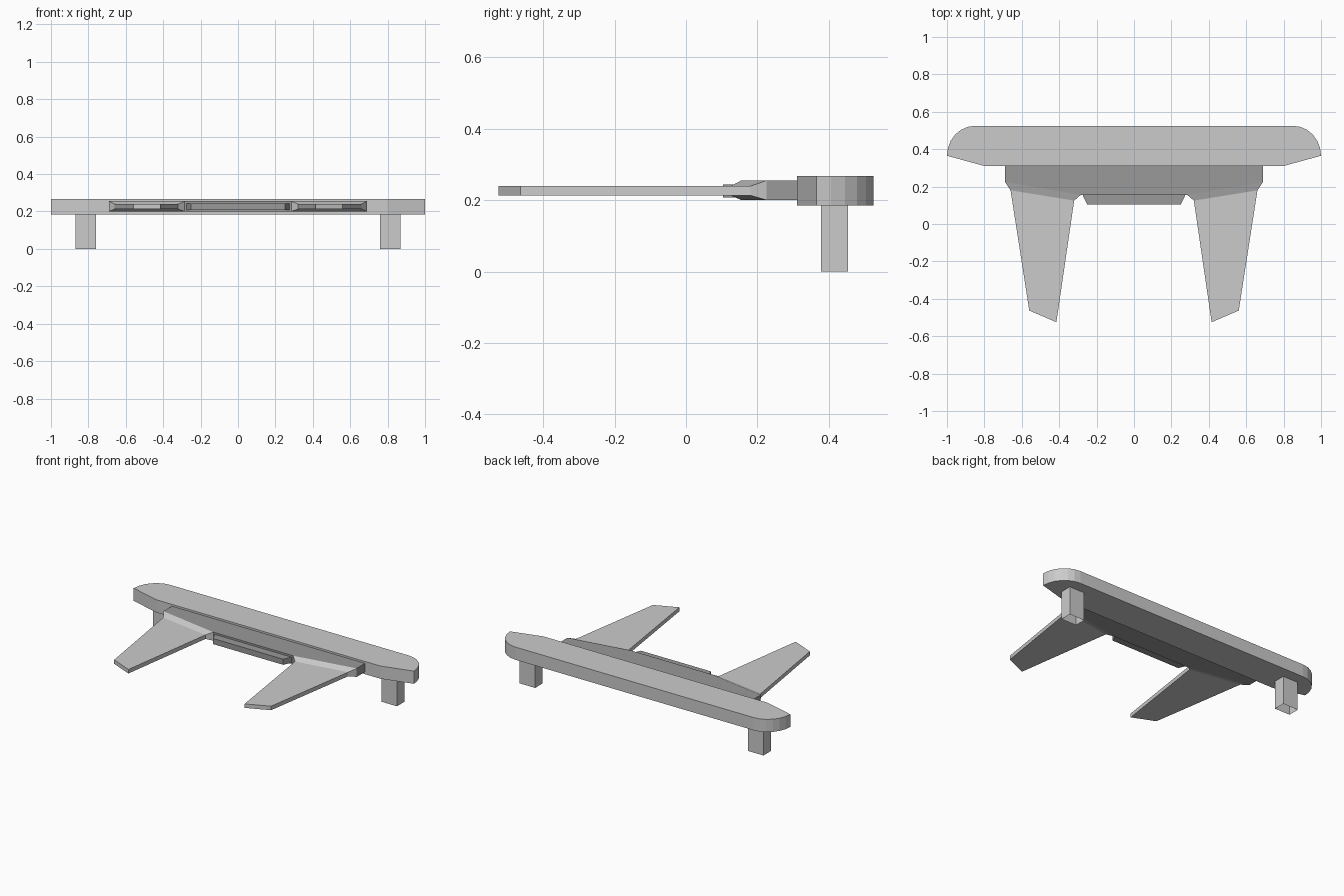
import bpy, bmesh
from math import sin, cos, radians

if "Cube" in bpy.data.objects:
    bpy.data.objects.remove(bpy.data.objects["Cube"])

dark = bpy.data.materials.new("dark_grey")
dark.diffuse_color = (0.32, 0.32, 0.32, 1)
dark.use_nodes = True
dark.node_tree.nodes["Principled BSDF"].inputs["Base Color"].default_value = dark.diffuse_color


def loft(name, rings, mat=None, cap_start=True, cap_end=True):
    """Join equal-length rings of points into one flat-shaded solid."""
    bm = bmesh.new()
    vs = [[bm.verts.new(p) for p in ring] for ring in rings]
    n = len(vs[0])
    for a, b in zip(vs, vs[1:]):
        for i in range(n):
            j = (i + 1) % n
            bm.faces.new((a[i], a[j], b[j], b[i]))
    if cap_start:
        bm.faces.new(vs[0][::-1])
    if cap_end:
        bm.faces.new(vs[-1])
    bmesh.ops.recalc_face_normals(bm, faces=bm.faces)
    me = bpy.data.meshes.new(name)
    bm.to_mesh(me)
    bm.free()
    ob = bpy.data.objects.new(name, me)
    bpy.context.collection.objects.link(ob)
    if mat:
        me.materials.append(mat)
    return ob


def slab(name, half, z0, z1, mat=None):
    """Extrude a plan outline given by its right half, front to back."""
    outline = half + [(-x, y) for x, y in reversed(half)]
    return loft(name, [[(x, y, z) for x, y in outline] for z in (z0, z1)], mat)


# Rear crossbar with rounded back corners
arc = [(0.85 + 0.15 * cos(radians(a)), 0.365 + 0.16 * sin(radians(a)))
       for a in range(0, 91, 15)]
slab("crossbar", [(0.80, 0.31)] + arc, 0.185, 0.267)

# Dark body and its thinner front lip
slab("body", [(0.285, 0.155), (0.69, 0.225), (0.69, 0.31)], 0.20, 0.255, dark)
slab("front_lip", [(0.25, 0.103), (0.275, 0.156)], 0.207, 0.243, dark)


def section(inner, outer, z0, z1):
    return [(*inner, z0), (*outer, z0), (*outer, z1), (*inner, z1)]


for side, s in (("left", -1), ("right", 1)):
    # Prong: chamfered root narrowing to a flat tapered blade
    loft(side + "_prong", [
        section((s * 0.285, 0.155), (s * 0.69, 0.225), 0.20, 0.255),
        section((s * 0.32, 0.125), (s * 0.66, 0.18), 0.213, 0.239),
        section((s * 0.415, -0.525), (s * 0.56, -0.463), 0.213, 0.239)])
    # Square leg, open underneath
    loft(side + "_leg", [
        [(s * x, y, z) for x, y in
         ((0.76, 0.378), (0.87, 0.378), (0.87, 0.453), (0.76, 0.453))]
        for z in (0, 0.186)], cap_start=False)
